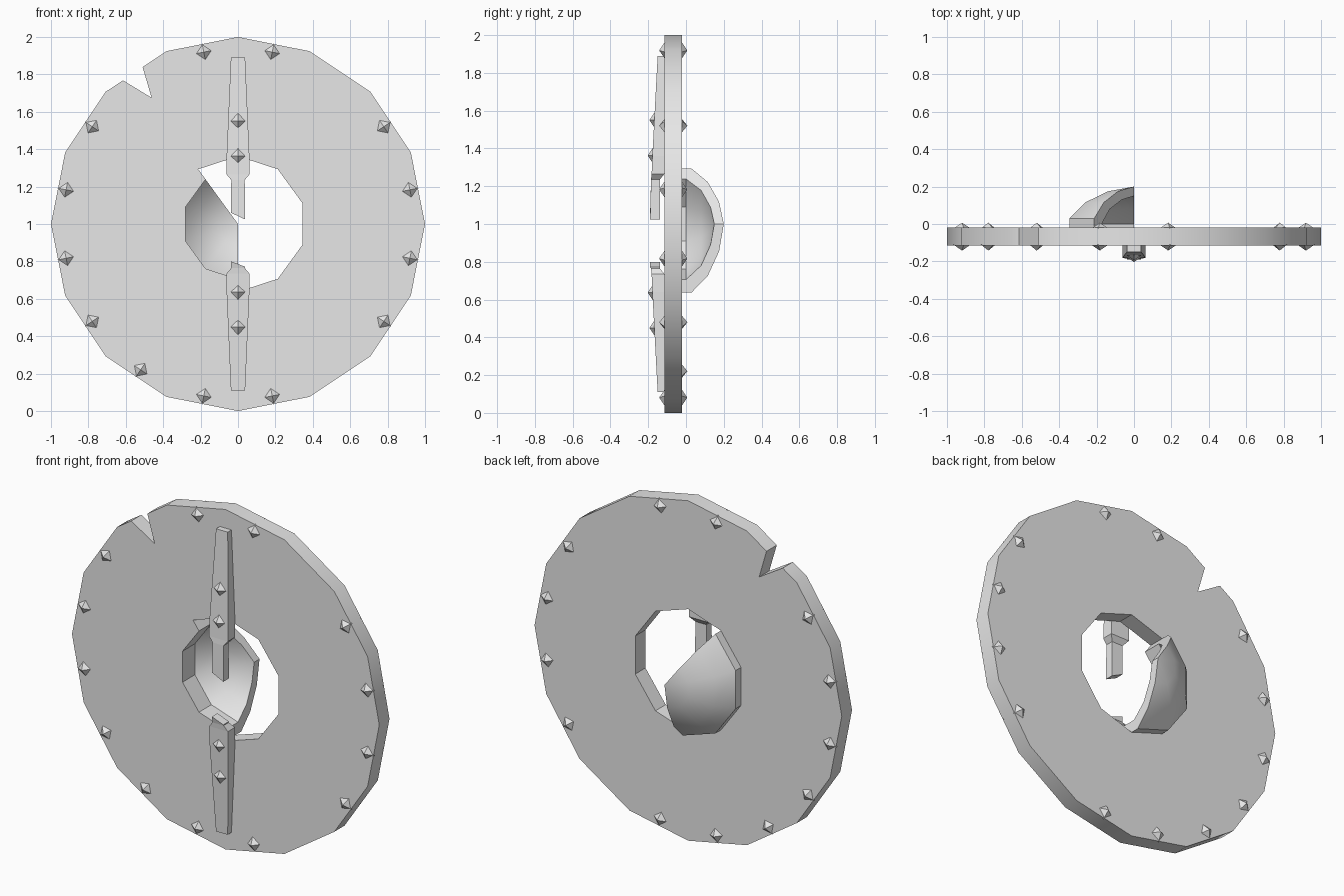
import bpy, bmesh, math
from mathutils import Matrix, Vector

cube = bpy.data.objects.get("Cube")
if cube:
    bpy.data.objects.remove(cube, do_unlink=True)

FRONT, BACK, MID = -0.115, -0.02, 1.0
HOLE_R = 0.362

grey = bpy.data.materials.new("plain_grey")
grey.use_nodes = True
grey.diffuse_color = (0.8, 0.8, 0.8, 1)
grey.node_tree.nodes["Principled BSDF"].inputs["Base Color"].default_value = (0.8, 0.8, 0.8, 1)


def finish(name, bm, smooth_angle=None):
    """Turn a bmesh into a named object with the grey material."""
    bmesh.ops.recalc_face_normals(bm, faces=bm.faces[:])
    mesh = bpy.data.meshes.new(name)
    bm.to_mesh(mesh)
    bm.free()
    mesh.materials.append(grey)
    if smooth_angle:
        mesh.shade_smooth()
        mesh.set_sharp_from_angle(angle=math.radians(smooth_angle))
    obj = bpy.data.objects.new(name, mesh)
    bpy.context.collection.objects.link(obj)
    return obj


def polar(radius, degrees, y):
    a = math.radians(degrees)
    return Vector((radius * math.cos(a), y, MID + radius * math.sin(a)))


# Shield plate: 16-sided outline with a notch, and a 10-sided hole
outer = [polar(1, k * 22.5, FRONT) for k in range(16)]
outer[6:6] = [Vector((x, FRONT, z)) for x, z in ((-0.51, 1.839), (-0.462, 1.675), (-0.615, 1.768))]
inner = [polar(HOLE_R, 18 + k * 36, FRONT) for k in range(10)]
bm = bmesh.new()
for loop in (outer, inner):
    vs = [bm.verts.new(p) for p in loop]
    for a, b in zip(vs, vs[1:] + vs[:1]):
        bm.edges.new((a, b))
bmesh.ops.triangle_fill(bm, edges=bm.edges[:], use_beauty=True)
ext = bmesh.ops.extrude_face_region(bm, geom=bm.faces[:], use_keep_orig=True)
bmesh.ops.translate(bm, vec=(0, BACK - FRONT, 0),
                    verts=[g for g in ext["geom"] if isinstance(g, bmesh.types.BMVert)])
finish("shield_plate", bm, 30)

# Broken boss: thick dome profile (radius, y) swept over four of ten sectors
profile = [(HOLE_R, FRONT), (HOLE_R, 0.03), (0.275, 0.115), (0.145, 0.175), (0, 0.2),
           (0, 0.15), (0.11, 0.13), (0.22, 0.08), (0.295, 0), (0.295, FRONT)]
bm = bmesh.new()
rings = [[bm.verts.new(polar(r, 126 + k * 36, y)) for r, y in profile] for k in range(5)]
n = len(profile)
for ra, rb in zip(rings, rings[1:]):
    for i in range(n):
        j = (i + 1) % n
        bm.faces.new((ra[i], ra[j], rb[j], rb[i]))
bm.faces.new(rings[0])
bm.faces.new(rings[-1])
bmesh.ops.remove_doubles(bm, verts=bm.verts[:], dist=0.0005)
finish("broken_boss", bm, 35)


# Broken grip halves: stations of (distance from middle, half width, back y, front y)
stations = [(0.89, 0.038, FRONT, -0.15), (0.36, 0.061, FRONT, -0.178),
            (0.265, 0.061, FRONT, -0.182), (0.235, 0.036, -0.138, -0.185)]


def grip(name, side, left_end, right_end):
    bm = bmesh.new()
    rows = []
    for d, w, back, front in stations:
        rows.append([(-w, back, d), (w, back, d), (w, front, d), (-w, front, d)])
    w = 0.037
    rows.append([(-w, -0.138, left_end), (w, -0.138, right_end),
                 (w, -0.19, right_end), (-w, -0.19, left_end)])
    rows = [[bm.verts.new((x, y, MID + side * d)) for x, y, d in row] for row in rows]
    for ra, rb in zip(rows, rows[1:]):
        for i in range(4):
            j = (i + 1) % 4
            bm.faces.new((ra[i], ra[j], rb[j], rb[i]))
    bm.faces.new(rows[0])
    bm.faces.new(rows[-1])
    finish(name, bm)


grip("upper_grip", 1, 0.06, 0.025)
grip("lower_grip", -1, 0.2, 0.228)


# Pyramid studs
def stud(bm, x, y, z, facing, turn=0):
    depth, sink = 0.032, 0.005
    m = (Matrix.Translation((x, y + facing * (depth / 2 - sink), z))
         @ Matrix.Rotation(math.radians(-turn), 4, 'Y')
         @ Matrix.Rotation(math.radians(-90 * facing), 4, 'X'))
    bmesh.ops.create_cone(bm, cap_ends=True, segments=4, radius1=0.048, radius2=0,
                          depth=depth, matrix=m)


for name, y, facing in (("front_rim_studs", FRONT, -1), ("back_rim_studs", BACK, 1)):
    bm = bmesh.new()
    for k in range(16):
        if k in (2, 5, 13):  # lost studs
            continue
        angle = 11.25 + k * 22.5
        p = polar(0.937, angle, y)
        stud(bm, p.x, p.y, p.z, facing, angle)
    bmesh.ops.remove_doubles(bm, verts=bm.verts[:], dist=0.0001)
    finish(name, bm)

bm = bmesh.new()
for side in (-1, 1):
    for d, y in ((0.55, -0.167), (0.363, -0.176)):
        stud(bm, 0, y, MID + side * d, -1)
bmesh.ops.remove_doubles(bm, verts=bm.verts[:], dist=0.0001)
finish("grip_studs", bm)
